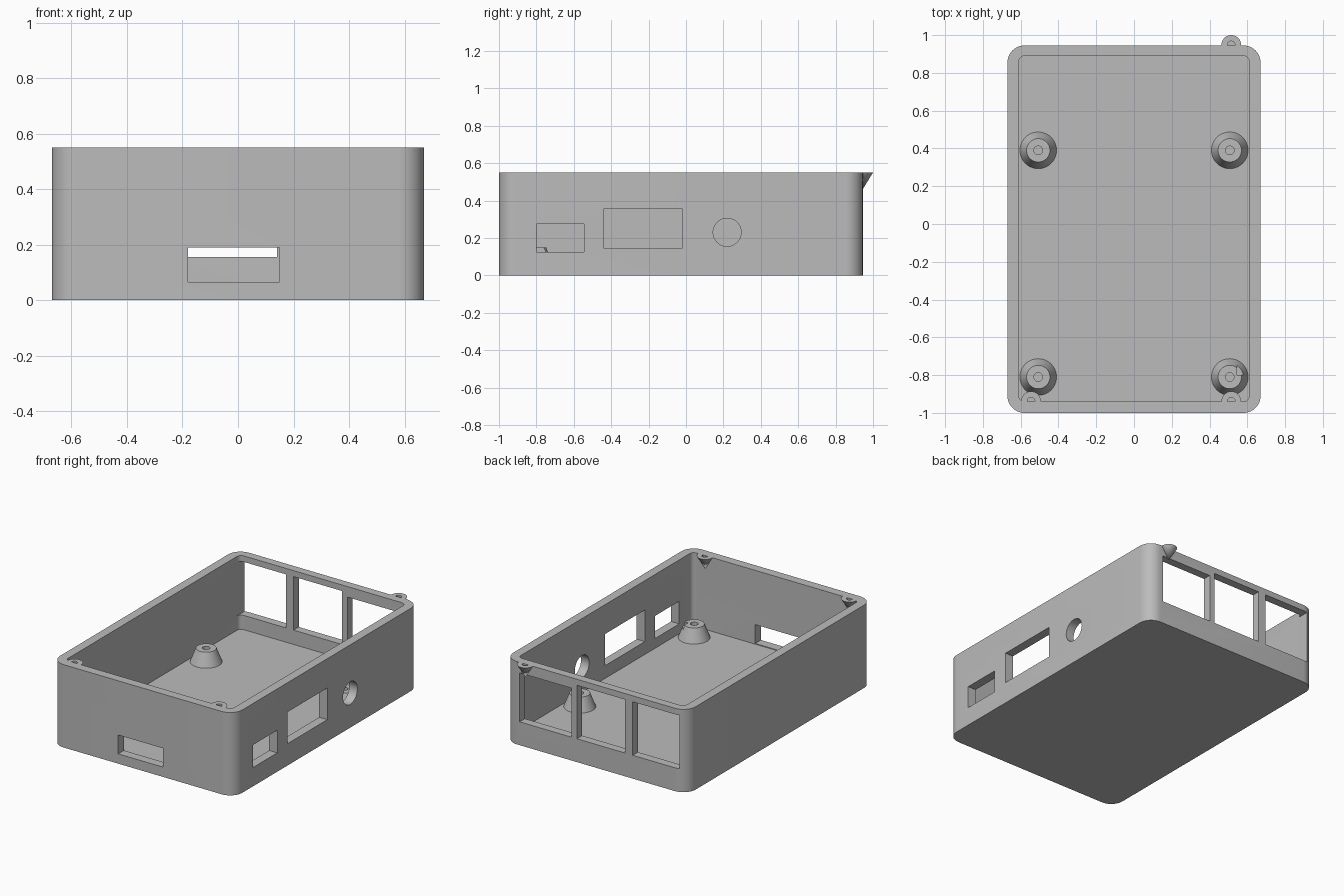
import bpy, bmesh, math
from mathutils import Matrix, Vector

cube = bpy.data.objects.get("Cube")
if cube:
    bpy.data.objects.remove(cube, do_unlink=True)

grey = bpy.data.materials.new("light_grey_plastic")
grey.use_nodes = True
GREY = (0.5, 0.5, 0.5, 1)
grey.diffuse_color = GREY
grey.node_tree.nodes["Principled BSDF"].inputs["Base Color"].default_value = GREY


def finish(name, bm):
    bmesh.ops.recalc_face_normals(bm, faces=bm.faces[:])
    mesh = bpy.data.meshes.new(name)
    bm.to_mesh(mesh)
    bm.free()
    mesh.materials.append(grey)
    ob = bpy.data.objects.new(name, mesh)
    bpy.context.collection.objects.link(ob)
    return ob


def box(name, x, y, z, radius=0.0):
    """Box from (min, max) ranges, with optional rounded upright edges."""
    bm = bmesh.new()
    bmesh.ops.create_cube(bm, size=1)
    for v in bm.verts:
        v.co = Vector([r[0] if c < 0 else r[1] for c, r in zip(v.co, (x, y, z))])
    if radius:
        upright = [e for e in bm.edges
                   if abs(e.verts[0].co.z - e.verts[1].co.z) > 0.01]
        bmesh.ops.bevel(bm, geom=upright, offset=radius, segments=10,
                        profile=0.5, affect='EDGES')
    return finish(name, bm)


def lathe(name, profile, x, y, closed=False, steps=40):
    """Revolve a (radius, height) profile around an upright axis."""
    bm = bmesh.new()
    vs = [bm.verts.new((r, 0, z)) for r, z in profile]
    edges = [bm.edges.new(p) for p in zip(vs, vs[1:])]
    if closed:
        edges.append(bm.edges.new((vs[-1], vs[0])))
    bmesh.ops.spin(bm, geom=vs + edges, cent=(0, 0, 0), axis=(0, 0, 1),
                   angle=math.tau, steps=steps, use_duplicate=False)
    bmesh.ops.remove_doubles(bm, verts=bm.verts[:], dist=1e-4)
    bmesh.ops.translate(bm, verts=bm.verts[:], vec=(x, y, 0))
    return finish(name, bm)


def combine(target, tool, operation):
    mod = target.modifiers.new("shape", 'BOOLEAN')
    mod.operation, mod.object, mod.solver = operation, tool, 'EXACT'
    bpy.context.view_layer.objects.active = target
    bpy.ops.object.modifier_apply(modifier=mod.name)
    bpy.data.objects.remove(tool, do_unlink=True)


FLOOR, TOP = 0.06, 0.55

# Open tray with rounded corners
case = box("case_shell", (-0.67, 0.67), (-1.0, 0.945), (0, TOP), 0.09)
combine(case, box("cavity", (-0.61, 0.61), (-0.94, 0.89), (FLOOR, 0.7), 0.03),
        'DIFFERENCE')

# Front slot
combine(case, box("front_slot", (-0.18, 0.15), (-1.1, -0.9), (0.065, 0.19)), 'DIFFERENCE')

# Three back windows
for x, top in (((-0.61, -0.27), 0.51), ((-0.215, 0.14), 0.51), ((0.18, 0.56), 0.48)):
    combine(case, box("back_window", x, (0.85, 1.1), (0.155, top)), 'DIFFERENCE')

# Side ports: a small one that also nicks a post, a larger one and a round one
small_port = ((0.545, 0.8), (-0.80, -0.545), (0.125, 0.275))
combine(case, box("small_port", *small_port), 'DIFFERENCE')
combine(case, box("large_port", (0.545, 0.8), (-0.44, -0.02), (0.145, 0.355)), 'DIFFERENCE')
bm = bmesh.new()
bmesh.ops.create_cone(bm, cap_ends=True, segments=48, radius1=0.075, radius2=0.075,
                      depth=0.25, matrix=Matrix.Translation((0.67, 0.22, 0.23))
                      @ Matrix.Rotation(math.pi / 2, 4, 'Y'))
combine(case, finish("round_port", bm), 'DIFFERENCE')

# Conical screw tabs hanging from the rim
tab_profile = [(0, 0.465), (0.052, TOP), (0.02, TOP), (0.02, 0.52), (0, 0.52)]
for x, y in ((-0.545, -0.938), (0.515, -0.938), (0.515, 0.948)):
    combine(case, lathe("screw_tab", tab_profile, x, y), 'UNION')

# Mounting posts with screw holes
posts = []
post_profile = [(0.097, FLOOR), (0.062, 0.15), (0.023, 0.15), (0.023, FLOOR)]
for x, side in ((-0.507, "right"), (0.507, "left")):
    for y, end in ((-0.81, "front"), (0.39, "back")):
        posts.append(lathe(f"{end}_{side}_post", post_profile, x, y, closed=True))
combine(posts[2], box("post_nick", *small_port), 'DIFFERENCE')

# Smooth curved walls, keep edges crisp
bpy.ops.object.select_all(action='DESELECT')
for ob in [case] + posts:
    ob.select_set(True)
bpy.context.view_layer.objects.active = case
bpy.ops.object.shade_smooth_by_angle(angle=math.radians(30))
